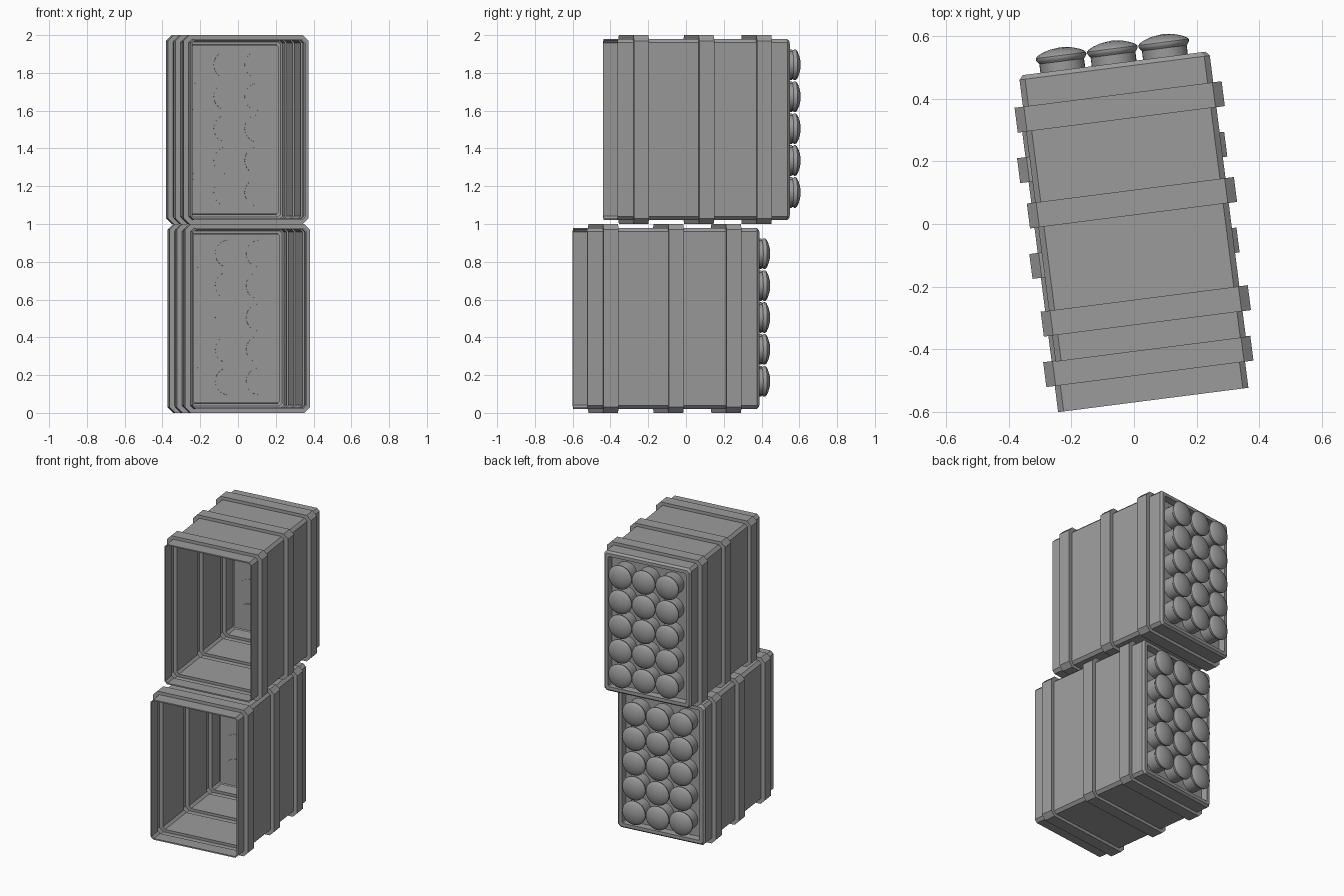
import bpy, bmesh, math
from mathutils import Matrix, Vector

if "Cube" in bpy.data.objects:
    bpy.data.objects.remove(bpy.data.objects["Cube"], do_unlink=True)

grey = bpy.data.materials.new("mid_grey")
grey.use_nodes = True
COLOUR = (0.33, 0.33, 0.33, 1)
grey.diffuse_color = COLOUR
grey.node_tree.nodes["Principled BSDF"].inputs["Base Color"].default_value = COLOUR

HALF_W, HALF_H, FRONT, BACK = 0.306, 0.479, -0.46, 0.46
BAND_W, BAND_H = 0.333, 0.5
BANDS = [(-0.376, -0.296), (-0.028, 0.052), (0.28, 0.36)]
PANEL_Y, WALL = 0.417, 0.009


def ring(bm, y, w, h, c):
    """Rectangle with chamfered corners, facing along y."""
    pts = [(w, h - c), (w - c, h), (c - w, h), (-w, h - c),
           (-w, c - h), (c - w, -h), (w - c, -h), (w, c - h)]
    return [bm.verts.new((x, y, z)) for x, z in pts]


def finish(bm, name, matrix):
    bmesh.ops.recalc_face_normals(bm, faces=bm.faces)
    mesh = bpy.data.meshes.new(name)
    bm.to_mesh(mesh)
    bm.free()
    mesh.materials.append(grey)
    obj = bpy.data.objects.new(name, mesh)
    bpy.context.collection.objects.link(obj)
    obj.matrix_world = matrix
    return obj


def build_shell(name, matrix):
    """Open-fronted box with raised bands and a recessed back panel."""
    body = (HALF_W, HALF_H, 0.018)
    band = (BAND_W, BAND_H, 0.03)
    sections = [(FRONT, *body)]
    for a, b in BANDS:
        sections += [(a, *body), (a, *band), (b, *band), (b, *body)]
    sections += [(BACK - 0.014, *body),
                 (BACK, HALF_W - 0.012, HALF_H - 0.012, 0.014),
                 (BACK, HALF_W - 0.034, HALF_H - 0.034, 0.006),
                 (PANEL_Y, HALF_W - 0.038, HALF_H - 0.038, 0.006)]
    bm = bmesh.new()
    rings = [ring(bm, *s) for s in sections]
    for r0, r1 in zip(rings, rings[1:]):
        for i in range(8):
            j = (i + 1) % 8
            bm.faces.new((r0[i], r0[j], r1[j], r1[i]))
    back = bm.faces.new(rings[-1])
    # Point every normal outwards, using the back panel as reference
    bmesh.ops.recalc_face_normals(bm, faces=bm.faces)
    back.normal_update()
    if back.normal.y < 0:
        bmesh.ops.reverse_faces(bm, faces=bm.faces)
    shell = finish(bm, name, matrix)
    solid = shell.modifiers.new("wall", 'SOLIDIFY')
    solid.thickness = WALL
    solid.offset = -1 if shell.data.polygons[-1].normal.y > 0 else 1


def build_caps(name, matrix):
    """Three by five grid of domed round caps on the back panel."""
    profile = [(0, PANEL_Y - WALL - 0.001), (0.072, PANEL_Y - WALL - 0.001),
               (0.072, 0.488), (0.077, 0.494), (0.081, 0.5), (0.081, 0.507),
               (0.076, 0.513), (0.06, 0.521), (0.035, 0.529), (0, 0.533)]
    sides = 32
    bm = bmesh.new()
    for col in range(-1, 2):
        for row in range(-2, 3):
            centre = Vector((col * 0.165, 0, 0.005 + row * 0.169))
            verts = [bm.verts.new(centre + Vector((r, y, 0))) for r, y in profile]
            edges = [bm.edges.new(p) for p in zip(verts, verts[1:])]
            bmesh.ops.spin(bm, geom=verts + edges, cent=centre, axis=(0, 1, 0),
                           angle=math.tau, steps=sides)
    bmesh.ops.remove_doubles(bm, verts=bm.verts, dist=0.0002)
    caps = finish(bm, name, matrix)
    bpy.ops.object.select_all(action='DESELECT')
    caps.select_set(True)
    bpy.context.view_layer.objects.active = caps
    bpy.ops.object.shade_smooth_by_angle(angle=math.radians(35))


# Two stacked boxes, slightly turned, the upper one set further back
for level, x, y, z in (("lower", 0.003, -0.105, 0.5), ("upper", -0.005, 0.056, 1.5)):
    place = Matrix.Translation((x, y, z)) @ Matrix.Rotation(math.radians(7.3), 4, 'Z')
    build_shell(level + "_box_shell", place)
    build_caps(level + "_round_caps", place)
